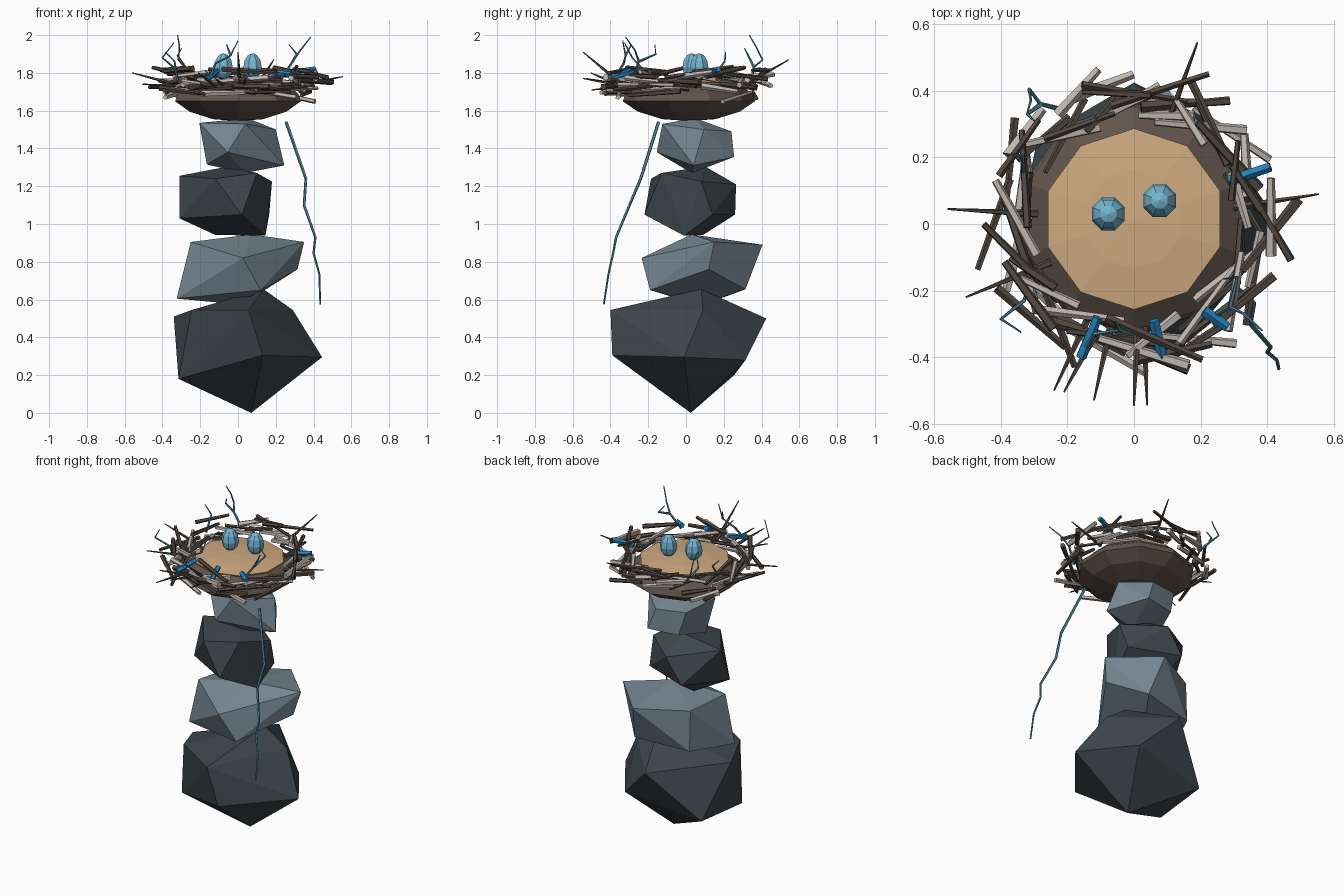
import bpy, bmesh, math, random
from mathutils import Vector

if "Cube" in bpy.data.objects:
    bpy.data.objects.remove(bpy.data.objects["Cube"])

random.seed(5)

def mat(name, r, g, b):
    m = bpy.data.materials.new(name)
    m.diffuse_color = (r, g, b, 1)
    m.use_nodes = True
    m.node_tree.nodes["Principled BSDF"].inputs["Base Color"].default_value = m.diffuse_color
    return m

DARK_STONE = mat("dark stone", 0.047, 0.062, 0.070)
LIGHT_STONE = mat("light stone", 0.175, 0.235, 0.280)
BOWL = mat("nest brown", 0.118, 0.090, 0.072)
LINING = mat("straw lining", 0.620, 0.400, 0.215)
DARK_WOOD = mat("dark wood", 0.085, 0.064, 0.051)
PALE_WOOD = mat("pale wood", 0.530, 0.475, 0.430)
BLUE = mat("blue scrap", 0.015, 0.230, 0.520)
VINE = mat("blue vine", 0.090, 0.260, 0.370)
EGG = mat("egg blue", 0.175, 0.470, 0.650)

def finish(bm, name, material):
    bmesh.ops.recalc_face_normals(bm, faces=bm.faces)
    me = bpy.data.meshes.new(name)
    bm.to_mesh(me)
    bm.free()
    me.materials.append(material)
    ob = bpy.data.objects.new(name, me)
    bpy.context.collection.objects.link(ob)
    return ob

def stone(name, corners, material):
    """Faceted boulder: convex hull of a few corners."""
    bm = bmesh.new()
    for c in corners:
        bm.verts.new(c)
    bmesh.ops.convex_hull(bm, input=bm.verts)
    loose = [v for v in bm.verts if not v.link_faces]
    bmesh.ops.delete(bm, geom=loose, context='VERTS')
    finish(bm, name, material)

def lathe(name, profile, sides, material, centre=(0, 0), turn=math.pi / 2):
    """Spin (radius, z) points; radius 0 closes to a pole."""
    bm = bmesh.new()
    rings = []
    for r, z in profile:
        n = 1 if r == 0 else sides
        rings.append([bm.verts.new((centre[0] + r * math.cos(turn + 2 * math.pi * i / sides),
                                    centre[1] + r * math.sin(turn + 2 * math.pi * i / sides), z))
                      for i in range(n)])
    for a, b in zip(rings, rings[1:]):
        for i in range(sides):
            j = (i + 1) % sides
            quad = [a[i % len(a)], a[j % len(a)], b[j % len(b)], b[i % len(b)]]
            bm.faces.new(list(dict.fromkeys(quad)))
    return finish(bm, name, material)

def tube(bm, pts, r0, r1, sides=5):
    """Tapered tube along a path."""
    pts = [Vector(p) for p in pts]
    rings = []
    for k, p in enumerate(pts):
        d = (pts[min(k + 1, len(pts) - 1)] - pts[max(k - 1, 0)]).normalized()
        u = d.cross(Vector((0.13, 0.21, 1))).normalized()
        w = d.cross(u)
        r = r0 + (r1 - r0) * k / (len(pts) - 1)
        rings.append([bm.verts.new(p + r * (u * math.cos(a) + w * math.sin(a)))
                      for a in (2 * math.pi * i / sides for i in range(sides))])
    for a, b in zip(rings, rings[1:]):
        for i in range(sides):
            j = (i + 1) % sides
            bm.faces.new((a[i], a[j], b[j], b[i]))
    bm.faces.new(rings[0][::-1])
    bm.faces.new(rings[-1])

# Stacked stones, bottom to top
stone("base_stone", [
    (.07, .025, 0), (.445, -.01, .295), (.13, -.39, .305), (-.315, -.13, .18),
    (-.29, .255, .20), (.22, .315, .28), (-.34, .02, .51), (-.245, -.21, .545),
    (.055, -.40, .545), (.29, .09, .545), (.0, .425, .50), (.135, .08, .655)], DARK_STONE)
stone("second_stone", [
    (0, .09, .575), (.12, -.19, .65), (-.325, -.04, .605), (.15, .315, .655),
    (-.2, .25, .63), (.315, .12, .76), (.025, -.235, .82), (-.25, -.05, .905),
    (.35, .15, .905), (.1, .405, .89), (-.2, .24, .89), (.07, .03, .945)], LIGHT_STONE)
stone("third_stone", [
    (-.12, .09, .942), (.145, -.01, .938), (.02, -.22, 1.05), (-.31, -.01, 1.03),
    (-.15, .26, 1.05), (.165, .14, 1.05), (-.31, .08, 1.255), (-.12, -.185, 1.24),
    (.1, -.13, 1.27), (.18, .08, 1.225), (-.04, .265, 1.21), (-.05, .1, 1.305)], DARK_STONE)
stone("top_stone", [
    (.035, .03, 1.27), (-.055, -.155, 1.38), (-.165, .03, 1.315), (.245, .04, 1.31),
    (.1, .255, 1.355), (-.1, .22, 1.35), (-.205, -.01, 1.535), (.04, -.125, 1.53),
    (.2, .095, 1.50), (.05, .24, 1.49), (-.14, .2, 1.5), (.05, .05, 1.56)], LIGHT_STONE)

# Nest bowl and its straw lining
lathe("nest_bowl", [(0, 1.545), (.14, 1.555), (.27, 1.595), (.35, 1.65), (.335, 1.69),
                    (.265, 1.74), (0, 1.745)], 10, BOWL, (0, .015))
lathe("nest_lining", [(0, 1.735), (.265, 1.735), (.272, 1.748), (.15, 1.763), (0, 1.77)],
      10, LINING, (0, .015))

# Eggs
egg_profile = [(0, 1.768), (.026, 1.774), (.046, 1.796), (.053, 1.828),
               (.045, 1.868), (.026, 1.894), (0, 1.904)]
for side, (x, y) in (("left", (-.077, .03)), ("right", (.077, .07))):
    lathe(side + "_egg", egg_profile, 8, EGG, (x, y), math.pi / 8)

# Woven ring of sticks, laid roughly along the rim
def weave(name, count, material, z_low, z_high, r_low, r_high):
    bm = bmesh.new()
    for i in range(count):
        a = 2 * math.pi * (i + random.uniform(-.4, .4)) / count
        rad = random.uniform(.325, .425)
        mid = Vector((rad * math.cos(a), .01 + rad * math.sin(a), random.uniform(z_low, z_high)))
        h = a + math.pi / 2 + random.uniform(-.58, .58) + random.choice((0, math.pi))
        d = Vector((math.cos(h), math.sin(h), random.uniform(-.18, .18)))
        d *= random.uniform(.075, .165)
        r = random.uniform(r_low, r_high)
        tube(bm, [mid - d, mid + d], r, r * .7, 5)
    finish(bm, name, material)

weave("dark_sticks", 40, DARK_WOOD, 1.675, 1.825, .011, .018)
weave("pale_sticks", 28, PALE_WOOD, 1.67, 1.81, .013, .020)

# Pointed twigs sticking outwards: tip x, y, z and inner x, y
bm = bmesh.new()
for tx, ty, tz, bx, by in [
        (.19, .545, 1.87, .10, .30), (.555, .09, 1.78, .30, .05), (-.56, .045, 1.80, -.29, .03),
        (-.505, -.22, 1.74, -.25, -.115), (-.12, -.53, 1.77, -.07, -.31),
        (-.24, -.50, 1.71, -.14, -.29), (0, -.545, 1.91, .01, -.33),
        (.04, -.545, 1.77, .03, -.31), (-.21, -.505, 1.80, -.12, -.34)]:
    tube(bm, [(bx, by, 1.73), (tx, ty, tz)], .012, .003)
finish(bm, "pointed_twigs", DARK_WOOD)

# Blue scraps woven into the rim
bm = bmesh.new()
for a, b in [((.285, .13, 1.80), (.41, .172, 1.82)), ((-.16, -.40, 1.77), (-.11, -.28, 1.81)),
             ((.06, -.29, 1.81), (.085, -.40, 1.77)), ((.21, -.26, 1.80), (.28, -.31, 1.79))]:
    tube(bm, [a, b], .017, .015)
finish(bm, "blue_scraps", BLUE)

# Thin crooked shoots rising from the rim
bm = bmesh.new()
for path in [
        [(-.22, .345, 1.76), (-.28, .36, 1.83), (-.315, .405, 1.87), (-.31, .37, 1.94), (-.32, .335, 2.0)],
        [(-.28, .36, 1.83), (-.32, .33, 1.89), (-.30, .31, 1.93)],
        [(-.33, .14, 1.77), (-.335, .205, 1.86), (-.385, .21, 1.91)],
        [(-.32, -.21, 1.76), (-.33, -.23, 1.82), (-.40, -.285, 1.88), (-.34, -.325, 1.96)],
        [(-.15, -.38, 1.77), (-.12, -.33, 1.85), (-.04, -.32, 1.89), (0, -.335, 1.97)],
        [(-.04, -.32, 1.89), (-.06, -.29, 1.95)],
        [(.23, -.28, 1.77), (.29, -.25, 1.86), (.33, -.27, 1.92), (.385, -.32, 1.99)],
        [(.29, -.25, 1.86), (.31, -.16, 1.90), (.27, -.165, 1.95)]]:
    tube(bm, path, .008, .003)
finish(bm, "rim_shoots", VINE)

# Long hanging vine
bm = bmesh.new()
tube(bm, [(.255, -.145, 1.54), (.36, -.24, 1.24), (.35, -.30, 1.10), (.41, -.37, .93),
          (.40, -.385, .845), (.43, -.41, .735), (.435, -.435, .575)], .009, .005)
finish(bm, "hanging_vine", VINE)
